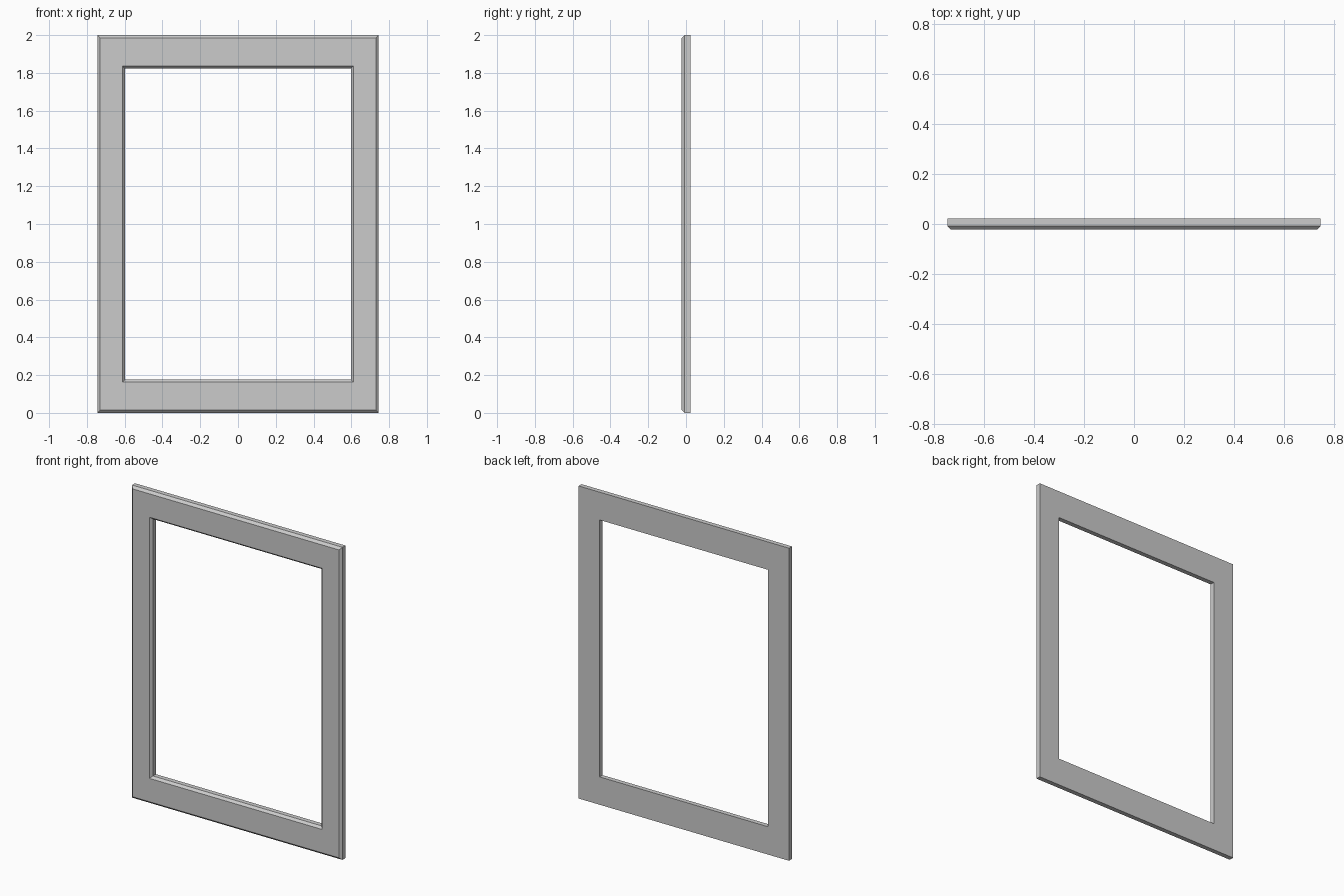
import bpy, bmesh

if "Cube" in bpy.data.objects:
    bpy.data.objects.remove(bpy.data.objects["Cube"])

HX, H = 0.745, 2.0          # outer half width, height
IX, IZ = 0.597, 0.178       # opening half width, rail height
D, C = 0.0225, 0.015        # half depth, chamfer


def ring(bm, hx, inset, y):
    """Rectangular loop of four vertices in the plane y."""
    return [bm.verts.new(p) for p in ((-hx, y, inset), (hx, y, inset),
                                      (hx, y, H - inset), (-hx, y, H - inset))]


# Frame cross-section: outer back, outer side, front face, opening, back
bm = bmesh.new()
rings = [ring(bm, *r) for r in (
    (HX, 0, D),
    (HX, 0, -D + C),
    (HX - C, C, -D),
    (IX + C * 0.9, IZ - C * 0.9, -D),
    (IX, IZ, -D + C),
    (IX, IZ, D),
)]
for a, b in zip(rings, rings[1:] + rings[:1]):
    for i in range(4):
        j = (i + 1) % 4
        bm.faces.new((a[i], a[j], b[j], b[i]))
bmesh.ops.recalc_face_normals(bm, faces=bm.faces)

mesh = bpy.data.meshes.new("picture_frame")
bm.to_mesh(mesh)
bm.free()
bpy.context.collection.objects.link(bpy.data.objects.new("picture_frame", mesh))
